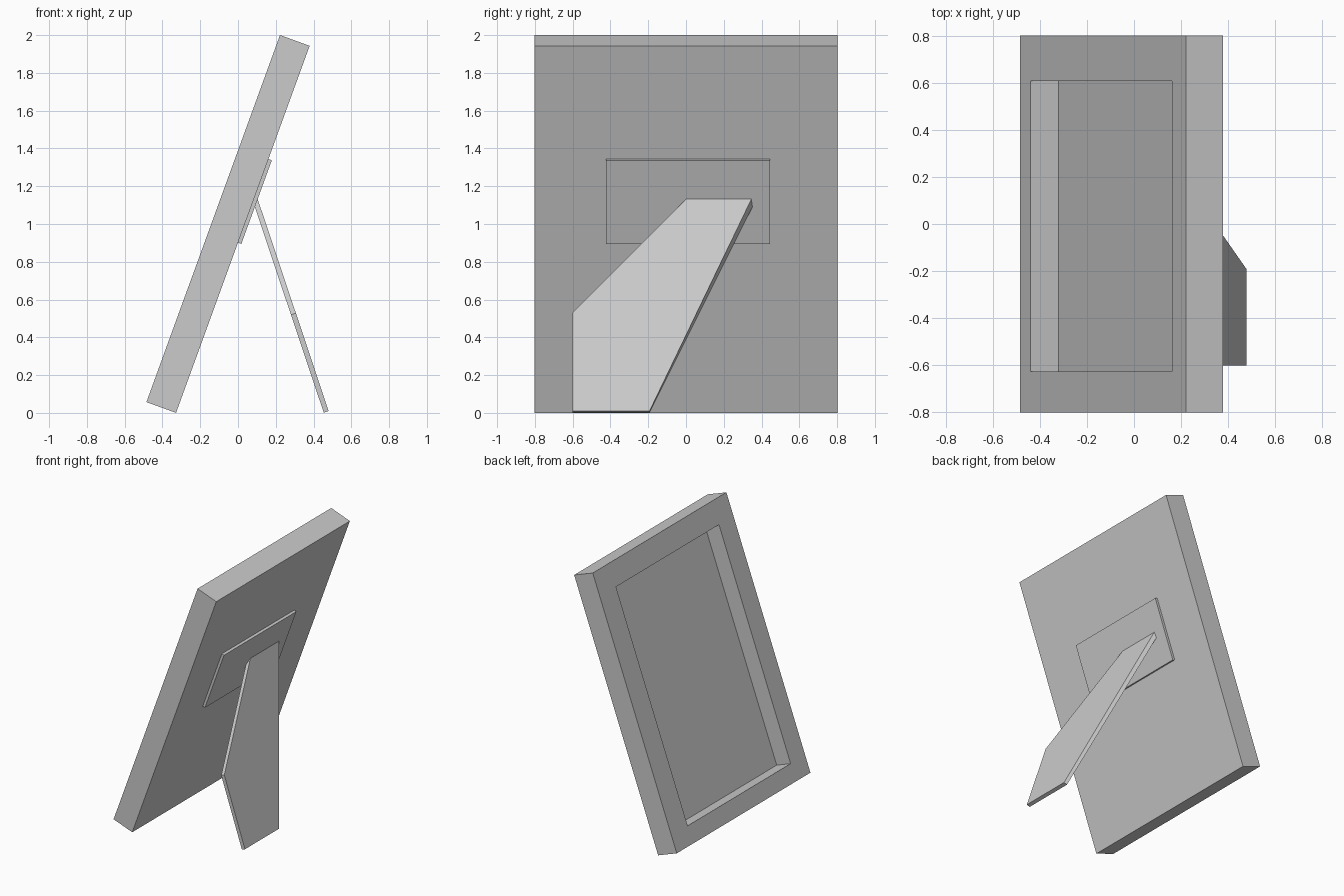
import bpy, bmesh, math
from mathutils import Vector

if "Cube" in bpy.data.objects:
    bpy.data.objects.remove(bpy.data.objects["Cube"])

TILT = math.radians(20)
UP = Vector((math.sin(TILT), 0, math.cos(TILT)))      # up along the leaning back
OUT = Vector((math.cos(TILT), 0, -math.sin(TILT)))    # out of the back
BASE = Vector((-0.328, 0, 0))                         # lower back edge


def lean_rect(y0, y1, u0, u1, n):
    """Rectangle in the leaning plane, n away from the back surface."""
    return [BASE + UP * u + OUT * n + Vector((0, y, 0))
            for y, u in ((y0, u0), (y1, u0), (y1, u1), (y0, u1))]


def loft(name, loops):
    """Closed solid through matching loops, capped at both ends."""
    bm = bmesh.new()
    rings = [[bm.verts.new(p) for p in loop] for loop in loops]
    for a, b in zip(rings, rings[1:]):
        for i in range(len(a)):
            j = (i + 1) % len(a)
            bm.faces.new((a[i], a[j], b[j], b[i]))
    bm.faces.new(rings[0])
    bm.faces.new(rings[-1])
    bmesh.ops.recalc_face_normals(bm, faces=bm.faces)
    mesh = bpy.data.meshes.new(name)
    bm.to_mesh(mesh)
    bm.free()
    obj = bpy.data.objects.new(name, mesh)
    bpy.context.collection.objects.link(obj)
    return obj


# Frame: back, front rim, then the recessed picture panel
DEPTH = 0.167
loft("picture_frame", [
    lean_rect(-0.803, 0.803, 0, 2.068, 0),
    lean_rect(-0.803, 0.803, 0, 2.068, -DEPTH),
    lean_rect(-0.629, 0.609, 0.131, 1.894, -DEPTH),
    lean_rect(-0.629, 0.609, 0.131, 1.894, -DEPTH + 0.125),
])

# Mounting plate on the back
loft("mounting_plate", [
    lean_rect(-0.424, 0.446, 0.959, 1.43, -0.004),
    lean_rect(-0.424, 0.446, 0.959, 1.43, 0.019),
])

# Angled support leg, its long edge slightly undercut
outer = [(-0.602, 0.01), (-0.602, 0.528), (0.0, 1.132), (0.346, 1.132), (-0.193, 0.01)]
outer_loop = [Vector((0.48 - (z - 0.01) * 0.335, y, z)) for y, z in outer]
inner_loop = [p + Vector((-0.026, 0, -0.009)) for p in outer_loop]
inner_loop[3].y += 0.022
loft("support_leg", [outer_loop, inner_loop])
